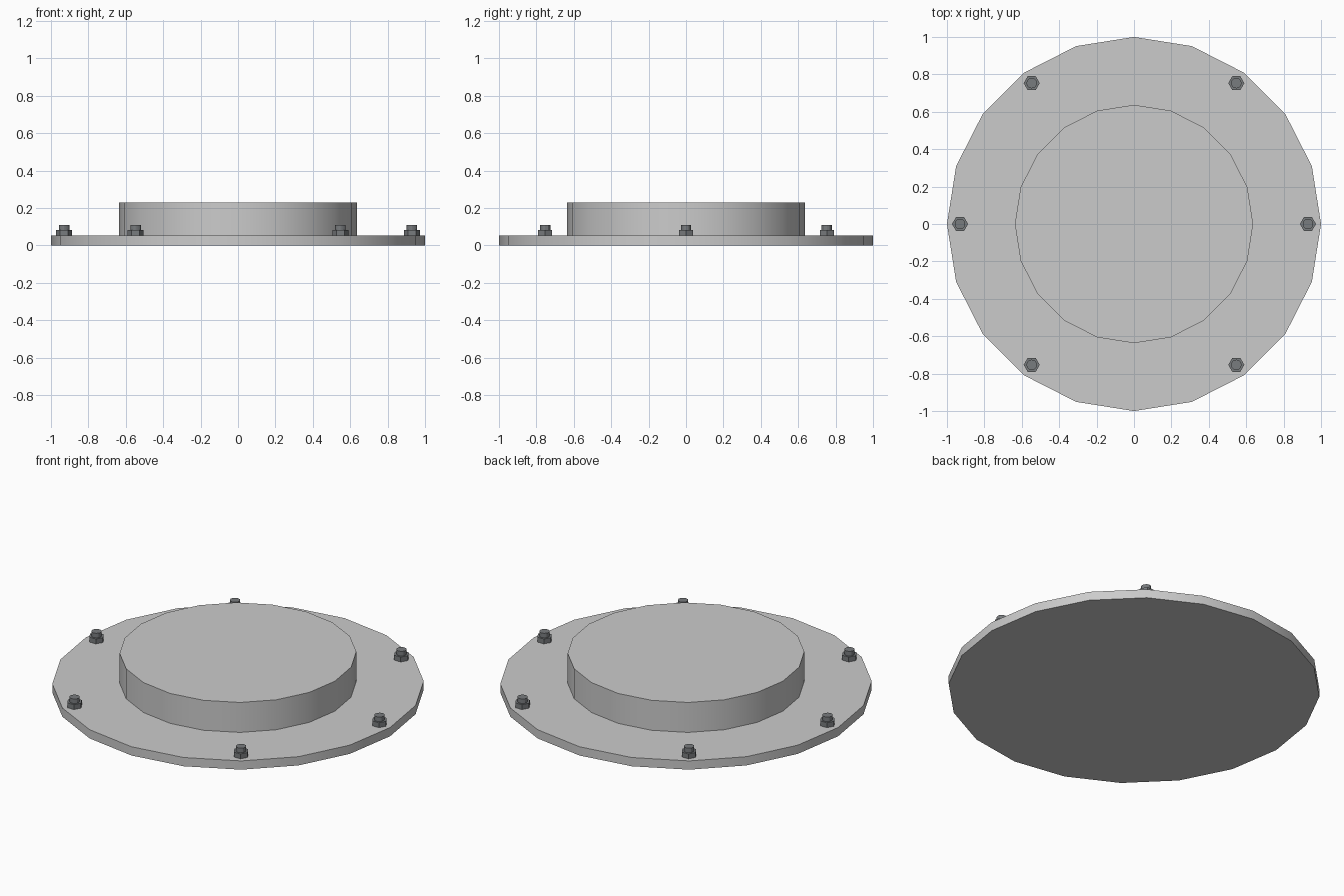
import bpy
from math import radians

if "Cube" in bpy.data.objects:
    bpy.data.objects.remove(bpy.data.objects["Cube"])

# dark steel for the fasteners
steel = bpy.data.materials.new("dark_steel")
steel.diffuse_color = (0.19, 0.2, 0.21, 1)
steel.use_nodes = True
steel.node_tree.nodes["Principled BSDF"].inputs["Base Color"].default_value = steel.diffuse_color


def cylinder(name, sides, radius, z0, z1, x=0, y=0, turn=0, smooth=False, mat=None):
    bpy.ops.mesh.primitive_cylinder_add(
        vertices=sides, radius=radius, depth=z1 - z0,
        location=(x, y, (z0 + z1) / 2), rotation=(0, 0, radians(turn)))
    ob = bpy.context.object
    ob.name = name
    if smooth:
        bpy.ops.object.shade_smooth_by_angle(angle=radians(30))
    if mat:
        ob.data.materials.append(mat)
    return ob


# base flange and raised boss
cylinder("flange_plate", 20, 1.0, 0, 0.052, smooth=True)
cylinder("raised_boss", 20, 0.637, 0.052, 0.23, smooth=True)

# six bolts: hex nut with a threaded stud end
spots = [(sx * 0.93, 0) for sx in (-1, 1)]
spots += [(sx * 0.547, sy * 0.753) for sx in (-1, 1) for sy in (-1, 1)]
for i, (x, y) in enumerate(spots, 1):
    cylinder(f"hex_nut_{i}", 6, 0.043, 0.052, 0.081, x, y, turn=30, mat=steel)
    cylinder(f"stud_end_{i}", 12, 0.028, 0.08, 0.108, x, y, smooth=True, mat=steel)
